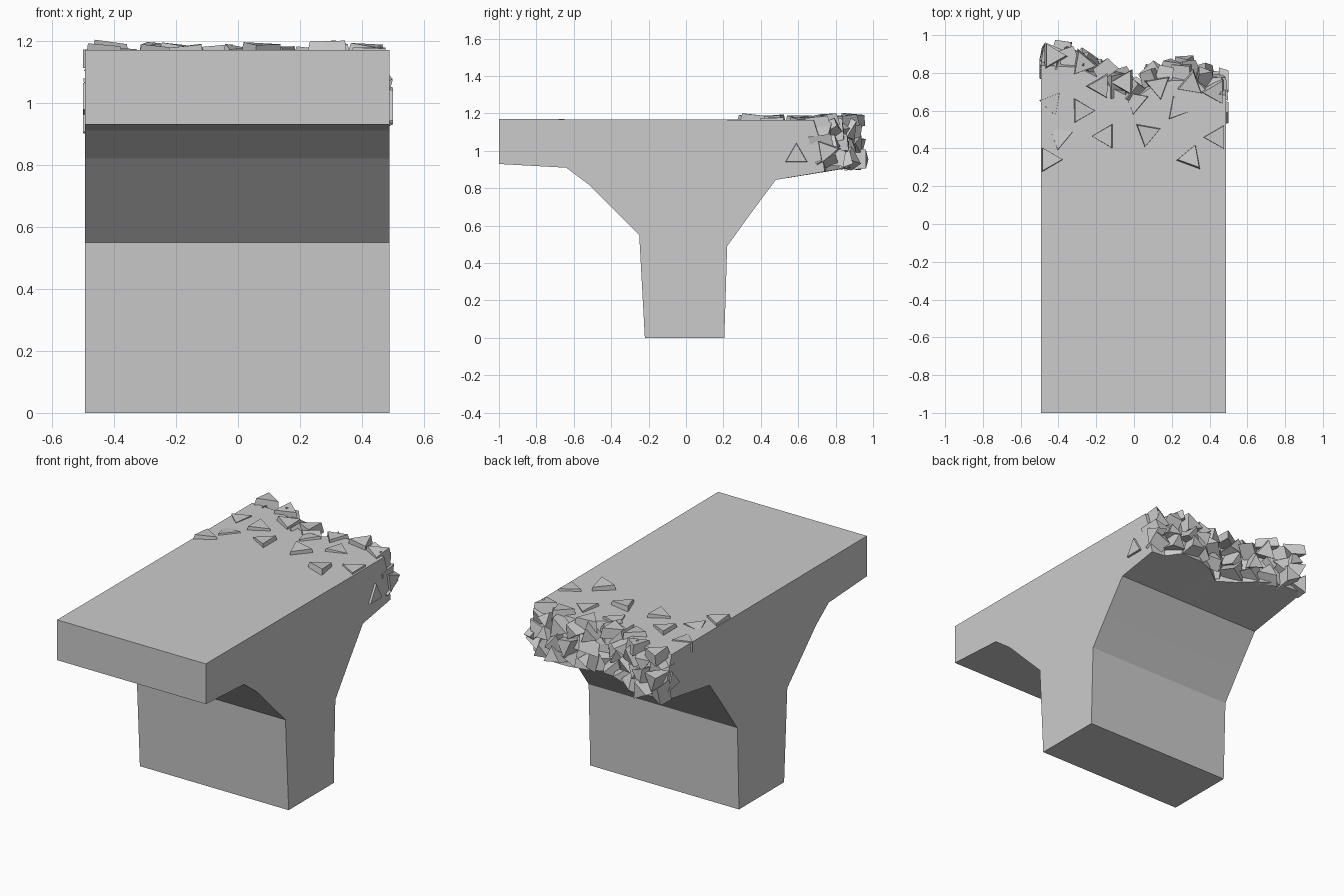
import bpy, bmesh, math, random
from mathutils import Matrix, Vector, Euler

if "Cube" in bpy.data.objects:
    bpy.data.objects.remove(bpy.data.objects["Cube"])

random.seed(7)

# outline of the broken end: (x, furthest y)
EDGE = [(-0.5, 0.98), (-0.3, 0.97), (-0.2, 0.92), (-0.1, 0.85), (0.0, 0.80),
        (0.1, 0.87), (0.2, 0.90), (0.33, 0.90), (0.4, 0.83), (0.5, 0.82)]


def edge_y(x):
    for (x0, y0), (x1, y1) in zip(EDGE, EDGE[1:]):
        if x <= x1:
            return y0 + (y1 - y0) * (x - x0) / (x1 - x0)
    return EDGE[-1][1]


def finish(bm, name):
    bmesh.ops.recalc_face_normals(bm, faces=bm.faces)
    me = bpy.data.meshes.new(name)
    bm.to_mesh(me)
    bm.free()
    ob = bpy.data.objects.new(name, me)
    bpy.context.collection.objects.link(ob)
    return ob


# pier body: side profile lofted along x, with a ragged rear end
def section(x):
    e = edge_y(x) - 0.08
    return [(-0.22, 0), (0.205, 0), (0.22, 0.49), (0.335, 0.65), (0.48, 0.845),
            (e, 0.85 + (e - 0.48) * 0.15), (e - 0.02, 1.04), (e - 0.06, 1.165),
            (-1, 1.17), (-1, 0.93), (-0.64, 0.91), (-0.52, 0.82), (-0.25, 0.55)]


bm = bmesh.new()
rings = []
for x in (-0.493, -0.3, -0.2, -0.1, 0.0, 0.1, 0.2, 0.33, 0.4, 0.488):
    rings.append([bm.verts.new((x, y, z)) for y, z in section(x)])
n = len(rings[0])
for a, b in zip(rings, rings[1:]):
    for i in range(n):
        j = (i + 1) % n
        bm.faces.new((a[i], a[j], b[j], b[i]))
bm.faces.new(rings[0])
bm.faces.new(rings[-1])
finish(bm, "pier_body")


# one chip of broken concrete: a tapered triangular wedge
def chip(bm, pos, rot, r, depth, taper=0.8):
    m = Matrix.Translation(pos) @ rot.to_matrix().to_4x4()
    res = bmesh.ops.create_cone(bm, cap_ends=True, segments=3, radius1=r,
                                radius2=r * taper, depth=depth, matrix=m)
    for v in res["verts"]:
        v.co.x = max(-0.5, min(0.5, v.co.x))
        v.co.y = min(1.0, v.co.y)
        v.co.z = max(0.895, min(1.215, v.co.z))


# chips lying on the deck: x, y, pointing angle, height above deck
bm = bmesh.new()
DECK = [(-0.45, 0.34, 0, .02), (-0.39, 0.46, 20, .006), (-0.44, 0.64, 170, .006),
        (-0.28, 0.60, 0, .02), (-0.15, 0.465, 180, .02), (-0.18, 0.73, -60, .02),
        (0.07, 0.48, 20, .025), (0.23, 0.61, -10, .01), (0.30, 0.35, 190, .03),
        (0.44, 0.46, 180, .012), (0.43, 0.70, 180, .02), (0.01, 0.65, 20, .01),
        (-0.43, 0.89, 0, .03), (-0.27, 0.85, -10, .025), (-0.05, 0.75, 180, .02),
        (0.13, 0.73, 40, .015), (0.30, 0.74, 200, .03)]
for x, y, ang, h in DECK:
    rot = Euler((random.uniform(-.12, .12), random.uniform(-.12, .12),
                 math.radians(ang - 90)))
    # the cone's first corner points along +y
    chip(bm, Vector((x, y, 1.165 + h - 0.03)), rot, 0.082, 0.06, 0.85)
finish(bm, "deck_chips")

# jumbled chips covering the broken end, in three rows
bm = bmesh.new()
for row, z in enumerate((0.955, 1.03, 1.11)):
    for i in range(11):
        x = -0.45 + 0.09 * i + random.uniform(-.02, .02)
        y = edge_y(x) - 0.075 - 0.015 * row + random.uniform(-.02, .02)
        rot = Euler((-math.pi / 2 + random.uniform(-.6, .6),
                     random.uniform(0, 6.28), random.uniform(-.6, .6)))
        chip(bm, Vector((x, y, z)), rot, random.uniform(.06, .085),
             random.uniform(.07, .12))
finish(bm, "broken_end_chips")

# chips on the side faces near the break
bm = bmesh.new()
for s, y, z, ang in ((1, 0.59, 0.975, 90), (1, 0.75, 1.0, 10), (-1, 0.83, 1.0, 40)):
    rot = (Matrix.Rotation(s * math.pi / 2, 3, 'Y')
           @ Matrix.Rotation(math.radians(ang), 3, 'Z')).to_euler()
    chip(bm, Vector((s * 0.475, y, z)), rot, 0.08, 0.05)
finish(bm, "side_chips")
